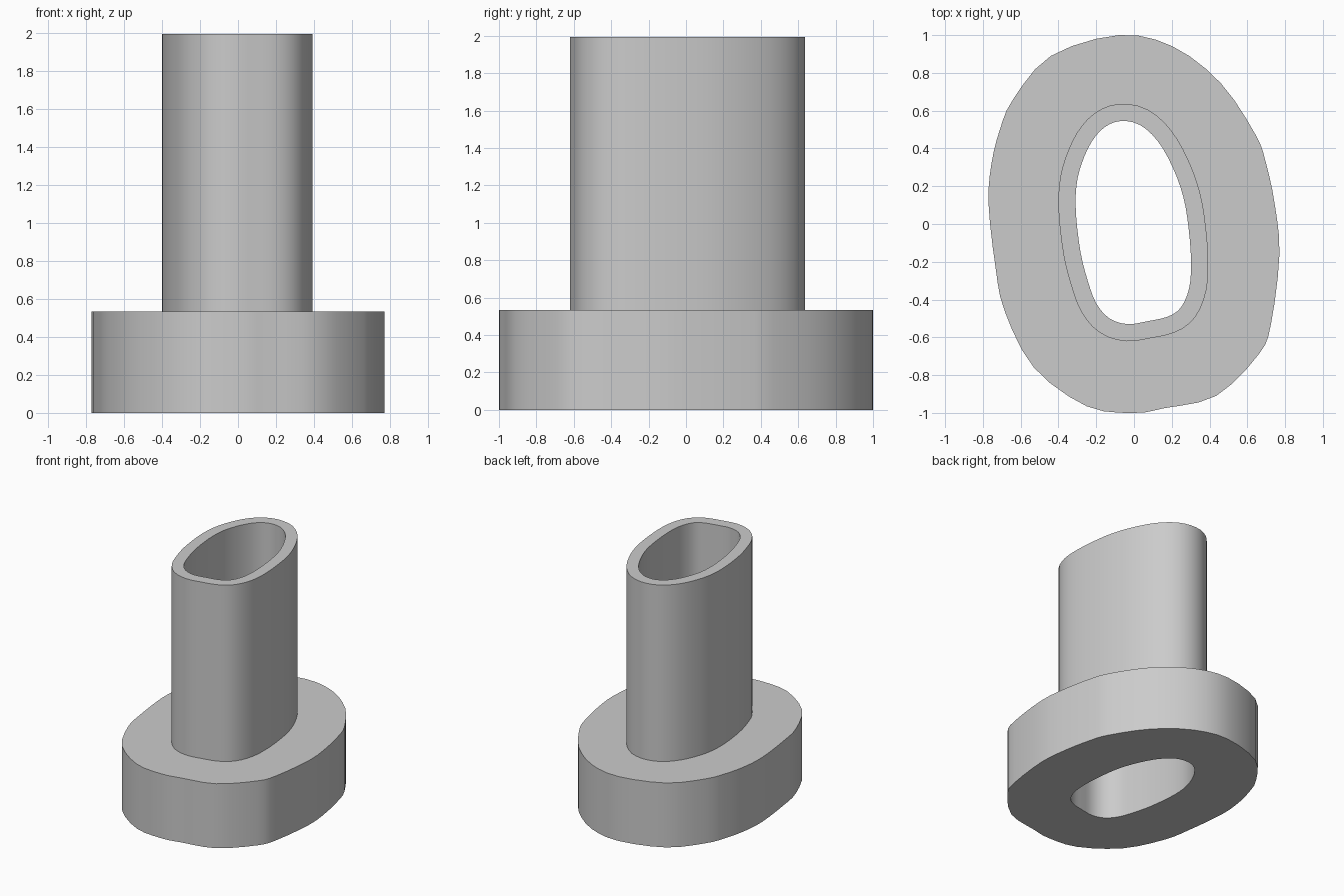
import bpy, bmesh
from mathutils import Vector

cube = bpy.data.objects.get("Cube")
if cube:
    bpy.data.objects.remove(cube, do_unlink=True)

FLANGE_TOP, TUBE_TOP, WALL, STEPS = 0.533, 1.992, 0.091, 3

# Control points of the bore and of the flange rim, clockwise from the back
BORE = [(-.07, .545), (.03, .525), (.125, .44), (.205, .3), (.262, .14), (.29, -.03),
        (.302, -.2), (.293, -.335), (.25, -.44), (.18, -.49), (.07, -.515),
        (-.035, -.53), (-.13, -.5), (-.2, -.42), (-.245, -.3), (-.283, -.15),
        (-.307, .05), (-.305, .2), (-.278, .317), (-.225, .434), (-.155, .513)]
RIM = [(-.08, 1), (.205, .94), (.46, .745), (.645, .47), (.7, .317), (.745, .105),
       (.77, -.16), (.725, -.53), (.66, -.69), (.435, -.91), (.16, -.975),
       (0, -1), (-.25, -.965), (-.53, -.76), (-.685, -.46), (-.733, -.23),
       (-.77, .105), (-.755, .317), (-.71, .5), (-.64, .66), (-.44, .89)]


def smooth_loop(points):
    """Closed Catmull-Rom curve through the points."""
    pts = [Vector(p) for p in points]
    n = len(pts)
    out = []
    for i in range(n):
        a, b, c, d = (pts[(i + k) % n] for k in (-1, 0, 1, 2))
        for s in range(STEPS):
            t = s / STEPS
            out.append(b + (c - a) * t / 2 + (2 * a - 5 * b + 4 * c - d) * t ** 2 / 2
                       + (3 * b - a - 3 * c + d) * t ** 3 / 2)
    return out


def offset_loop(loop, distance):
    """Move every point outward along its normal."""
    n = len(loop)
    out = []
    for i, p in enumerate(loop):
        t = (loop[(i + 1) % n] - loop[i - 1]).normalized()
        out.append(p + Vector((-t.y, t.x)) * distance)
    return out


bore = smooth_loop(BORE)
rim = smooth_loop(RIM)
tube = offset_loop(bore, WALL)

# Closed section: flange side, flange top, tube side, tube lip, bore, underside
section = [(rim, 0), (rim, FLANGE_TOP), (tube, FLANGE_TOP),
           (tube, TUBE_TOP), (bore, TUBE_TOP), (bore, 0)]
bm = bmesh.new()
rings = [[bm.verts.new((p.x, p.y, z)) for p in loop] for loop, z in section]
n = len(bore)
for r, ring in enumerate(rings):
    after = rings[(r + 1) % len(rings)]
    for i in range(n):
        j = (i + 1) % n
        bm.faces.new((ring[i], ring[j], after[j], after[i]))
bmesh.ops.recalc_face_normals(bm, faces=bm.faces)
mesh = bpy.data.meshes.new("flanged_tube")
bm.to_mesh(mesh)
bm.free()

# Single grey finish
grey = bpy.data.materials.new("plain_grey")
grey.use_nodes = True
colour = (0.6, 0.6, 0.6, 1)
grey.diffuse_color = colour
grey.node_tree.nodes["Principled BSDF"].inputs["Base Color"].default_value = colour
mesh.materials.append(grey)

body = bpy.data.objects.new("flanged_tube", mesh)
bpy.context.collection.objects.link(body)
bpy.context.view_layer.objects.active = body
body.select_set(True)
bpy.ops.object.shade_smooth_by_angle(angle=0.5)
